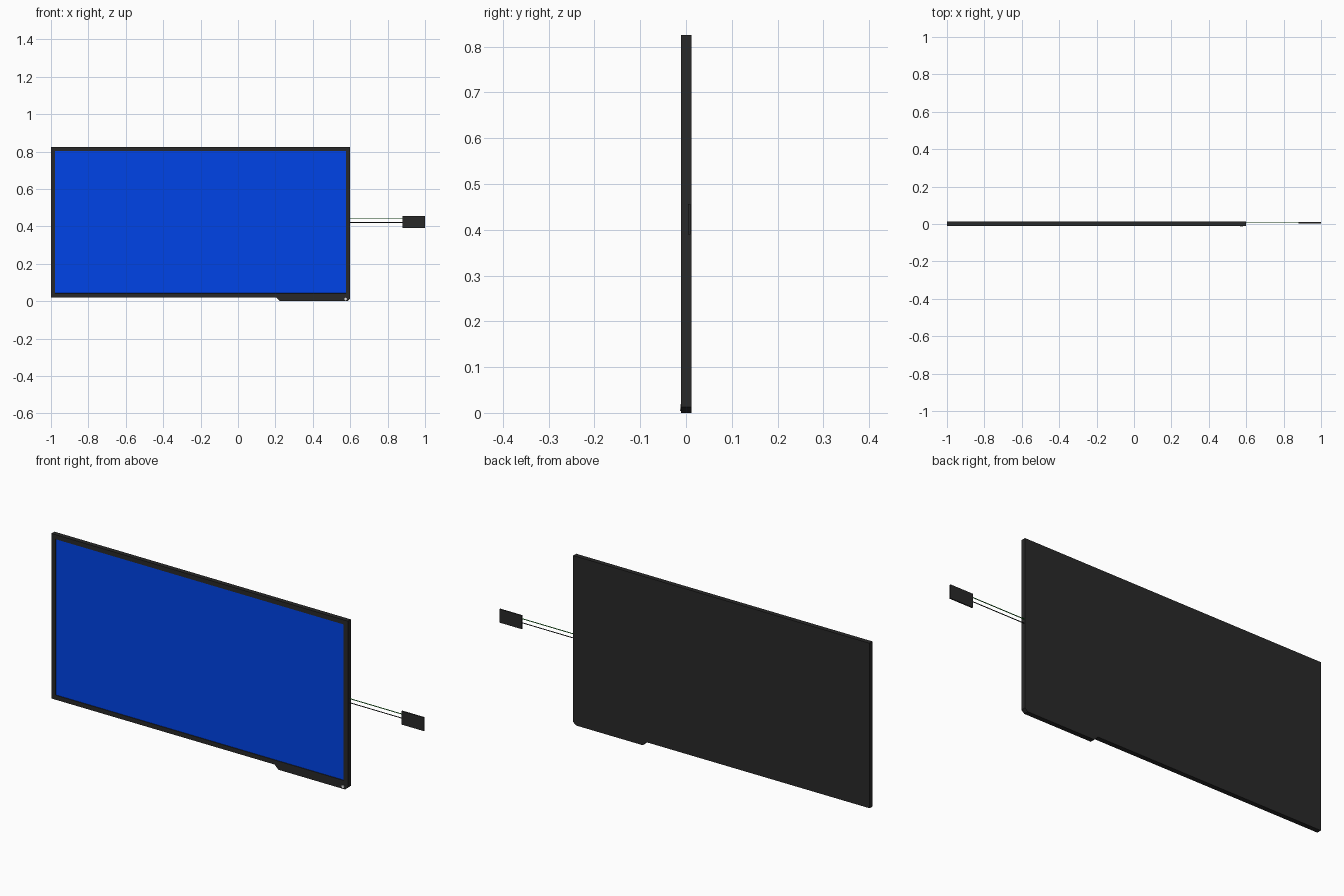
import bpy, bmesh, math
from mathutils import Matrix

if "Cube" in bpy.data.objects:
    bpy.data.objects.remove(bpy.data.objects["Cube"])


def material(name, rgb):
    m = bpy.data.materials.new(name)
    m.diffuse_color = (*rgb, 1)
    m.use_nodes = True
    m.node_tree.nodes["Principled BSDF"].inputs["Base Color"].default_value = m.diffuse_color
    return m


DARK = material("charcoal plastic", (0.022, 0.022, 0.022))
BLUE = material("screen blue", (0.0, 0.056, 0.8))
GREEN = material("green wire", (0.01, 0.3, 0.015))
BLACK = material("black wire", (0.01, 0.01, 0.01))
WHITE = material("white button", (0.8, 0.8, 0.8))


def finish(name, bm, *mats):
    bmesh.ops.recalc_face_normals(bm, faces=bm.faces)
    me = bpy.data.meshes.new(name)
    bm.to_mesh(me)
    bm.free()
    for m in mats:
        me.materials.append(m)
    ob = bpy.data.objects.new(name, me)
    bpy.context.collection.objects.link(ob)
    return ob


def box_mesh(x0, x1, y0, y1, z0, z1):
    bm = bmesh.new()
    bmesh.ops.create_cube(bm, size=1, matrix=Matrix.Translation(
        ((x0 + x1) / 2, (y0 + y1) / 2, (z0 + z1) / 2))
        @ Matrix.Diagonal((x1 - x0, y1 - y0, z1 - z0, 1)))
    return bm


def prism(name, outline, y0, y1, mat):
    """Extrude an x-z outline along y."""
    bm = bmesh.new()
    face = bm.faces.new([bm.verts.new((x, y0, z)) for x, z in outline])
    ext = bmesh.ops.extrude_face_region(bm, geom=[face])["geom"]
    verts = [v for v in ext if isinstance(v, bmesh.types.BMVert)]
    bmesh.ops.translate(bm, verts=verts, vec=(0, y1 - y0, 0))
    return finish(name, bm, mat)


def cylinder(name, centre, radius, length, axis, mat, sides=16):
    bm = bmesh.new()
    turn = Matrix.Rotation(math.pi / 2, 4, 'Y' if axis == 'X' else 'X')
    bmesh.ops.create_cone(bm, cap_ends=True, segments=sides, radius1=radius,
                          radius2=radius, depth=length,
                          matrix=Matrix.Translation(centre) @ turn)
    ob = finish(name, bm, mat)
    ob.data.shade_smooth()
    ob.data.set_sharp_from_angle(angle=math.radians(40))
    return ob


FRONT, BACK = -0.0105, 0.0125

# Panel housing with a slightly recessed blue screen
bm = box_mesh(-1.0, 0.6, FRONT, BACK, 0.02, 0.825)
front = min(bm.faces, key=lambda f: f.calc_center_median().y)
bmesh.ops.inset_region(bm, faces=[front], thickness=0.022, use_even_offset=True)
bmesh.ops.inset_region(bm, faces=[front], thickness=0.0003, depth=-0.003,
                       use_even_offset=True)
front.material_index = 1
finish("display_panel", bm, DARK, BLUE)

# Control strip under the right end of the panel
prism("control_strip", [(0.205, 0.02), (0.225, 0.0), (0.585, 0.0),
                        (0.6, 0.013), (0.6, 0.02)], FRONT, BACK, DARK)

# White power button on the strip
cylinder("power_button", (0.575, -0.0115, 0.0115), 0.007, 0.003, 'Y', WHITE)

# Two wires leading to the side module
for name, z, mat in (("upper_wire", 0.440, GREEN), ("lower_wire", 0.420, BLACK)):
    cylinder(name, (0.74, 0.007, z), 0.002, 0.30, 'X', mat)

# Flat sensor module at the end of the wires
finish("side_module", box_mesh(0.88, 1.0, 0.004, 0.010, 0.39, 0.456), DARK)
